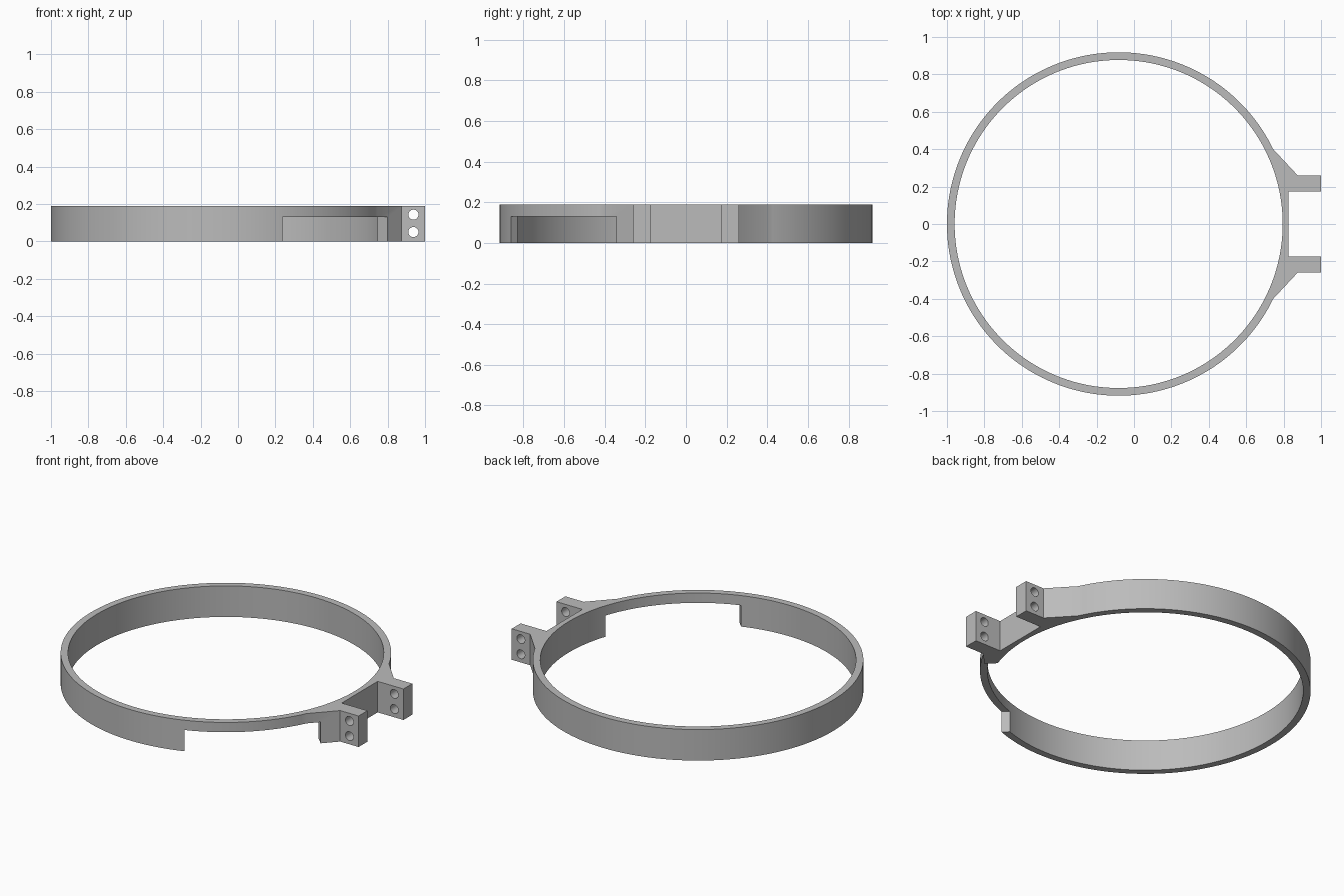
import bpy
import bmesh
from math import cos, sin, pi, atan2, radians
from mathutils import Matrix, Vector

if "Cube" in bpy.data.objects:
    bpy.data.objects.remove(bpy.data.objects["Cube"])

CX, R_OUT, R_IN, H = -0.082, 0.918, 0.877, 0.19
SEGMENTS = 160

grey = bpy.data.materials.new("plain grey")
grey.use_nodes = True
colour = (0.5, 0.5, 0.5, 1)
grey.diffuse_color = colour
grey.node_tree.nodes["Principled BSDF"].inputs["Base Color"].default_value = colour


def finish(name, bm):
    bmesh.ops.recalc_face_normals(bm, faces=bm.faces)
    mesh = bpy.data.meshes.new(name)
    bm.to_mesh(mesh)
    bm.free()
    mesh.materials.append(grey)
    obj = bpy.data.objects.new(name, mesh)
    bpy.context.collection.objects.link(obj)
    return obj


def prism(name, outline, z0, z1):
    bm = bmesh.new()
    face = bm.faces.new([bm.verts.new((x, y, z0)) for x, y in outline])
    top = bmesh.ops.extrude_face_region(bm, geom=[face])["geom"]
    verts = [v for v in top if isinstance(v, bmesh.types.BMVert)]
    bmesh.ops.translate(bm, verts=verts, vec=(0, 0, z1 - z0))
    return finish(name, bm)


def cylinder(name, radius, depth, matrix, segments):
    bm = bmesh.new()
    bmesh.ops.create_cone(bm, cap_ends=True, segments=segments, radius1=radius,
                          radius2=radius, depth=depth, matrix=matrix)
    return finish(name, bm)


def cut(target, cutter):
    cutter.hide_render = True
    mod = target.modifiers.new(cutter.name, "BOOLEAN")
    mod.operation = "DIFFERENCE"
    mod.solver = "EXACT"
    mod.object = cutter
    bpy.ops.object.modifier_apply(modifier=mod.name)
    bpy.data.objects.remove(cutter)


# Band outline: round arc that runs into two mirrored gussets and lugs
start = atan2(0.40, 0.826)
arc = [start + (2 * pi - 2 * start) * i / SEGMENTS for i in range(SEGMENTS + 1)]
outline = [(CX + R_OUT * cos(a), R_OUT * sin(a)) for a in arc]
lug = [(0.875, 0.26), (1.0, 0.26), (1.0, 0.174), (0.825, 0.174)]
outline += [(x, -y) for x, y in lug] + lug[::-1]
clamp = prism("clamp_band", outline, 0, H)
bpy.context.view_layer.objects.active = clamp
clamp.select_set(True)

# Round opening
cut(clamp, cylinder("bore", R_IN, 1, Matrix.Translation((CX, 0, H / 2)), SEGMENTS))

# Diagonal notch in the lower edge
out, side = Vector((1, -1)).normalized(), Vector((1, 1)).normalized()
corners = [(0.6, -0.382), (1.2, -0.382), (1.2, 0.382), (0.6, 0.382)]
notch = [Vector((CX, 0)) + out * r + side * s for r, s in corners]
cut(clamp, prism("notch", notch, -0.1, 0.13))

# Two bolt holes through both lugs
for z in (0.05, 0.143):
    place = Matrix.Translation((0.938, 0, z)) @ Matrix.Rotation(radians(90), 4, "X")
    cut(clamp, cylinder("bolt_hole", 0.027, 1, place, 32))

bpy.ops.object.shade_smooth_by_angle(angle=radians(25))
